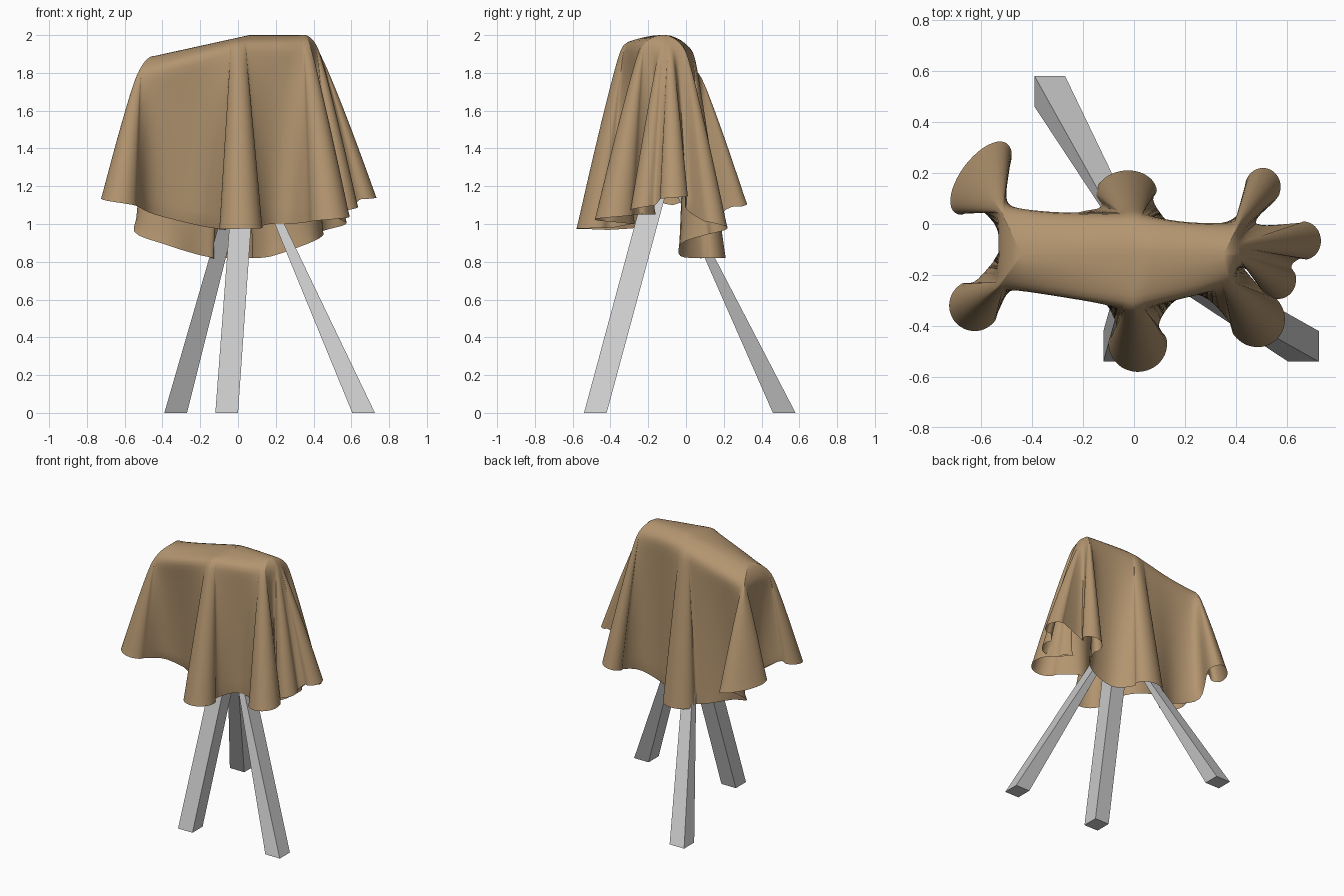
import bpy, bmesh, math
from mathutils import Vector

if "Cube" in bpy.data.objects:
    bpy.data.objects.remove(bpy.data.objects["Cube"])

# ---------- helpers ----------
def make_object(name, bm):
    bmesh.ops.recalc_face_normals(bm, faces=bm.faces)
    me = bpy.data.meshes.new(name)
    bm.to_mesh(me)
    bm.free()
    ob = bpy.data.objects.new(name, me)
    bpy.context.collection.objects.link(ob)
    return ob

def catmull(a, b, c, d, t):
    return 0.5 * (2*b + (c - a)*t + (2*a - 5*b + 4*c - d)*t*t + (3*b - a - 3*c + d)*t**3)

# ---------- tripod legs: tapered prisms with level feet ----------
def leg(name, foot, upper, top=1.36):
    bm = bmesh.new()
    rings = []
    for z in (0, top):
        x0, x1, y0, y1 = [f + (u - f)*z for f, u in zip(foot, upper)]
        rings.append([bm.verts.new((x, y, z)) for x, y in ((x0, y0), (x1, y0), (x1, y1), (x0, y1))])
    lo, hi = rings
    bm.faces.new(lo[::-1])
    bm.faces.new(hi)
    for i in range(4):
        j = (i + 1) % 4
        bm.faces.new((lo[i], lo[j], hi[j], hi[i]))
    make_object(name, bm)

# extents (x0, x1, y0, y1) at the floor and at one unit up
leg("front_leg", (-.12, 0, -.54, -.42), (-.045, .07, -.27, -.15))
leg("right_leg", (.605, .725, -.54, -.42), (.195, .245, -.27, -.15))
leg("back_leg", (-.39, -.27, .46, .58), (-.10, -.02, .02, .06))

# ---------- draped cloth ----------
# shoulder loop where the cloth turns from the top to the sides
SHOULDER = [Vector(p) for p in (
    (-.53, .07, 1.80), (-.535, -.25, 1.79), (-.25, -.30, 1.88), (0, -.335, 1.96),
    (.25, -.28, 1.95), (.38, -.23, 1.95), (.43, -.12, 1.92), (.41, 0, 1.92),
    (.2, .01, 1.94), (0, .04, 1.92), (-.3, .05, 1.84))]

def shoulder(s):
    n = len(SHOULDER)
    i = math.floor(s)
    return SHOULDER[i % n].lerp(SHOULDER[(i + 1) % n], s - i)

# hem as hanging folds: centre, outward angle, depth, half width, z start/end, shoulder place
def fold(cx, cy, angle, a, b, z0, z1, s, ds=.2, sweep=135):
    d = math.radians(angle)
    pts = []
    for k in range(9):
        f = k / 8
        t = math.radians(sweep*(2*f - 1))
        u, v = a*math.cos(t), b*math.sin(t)
        pts.append(Vector((cx + u*math.cos(d) - v*math.sin(d),
                           cy + u*math.sin(d) + v*math.cos(d),
                           z0 + (z1 - z0)*f, s + ds*(2*f - 1))))
    return pts

def valley(*p):
    return [Vector(p)]

hem = (fold(-.60, .18, 143, .08, .17, 1.08, 1.18, 0, .1, 145)
       + valley(-.51, -.07, 1.10, .5)
       + fold(-.625, -.32, 220, .10, .10, 1.16, 1.09, 1, .1)
       + valley(-.44, -.20, 1.05, 1.4) + valley(-.20, -.20, .99, 2.2)
       + fold(.015, -.47, 270, .11, .115, .97, .98, 3)
       + valley(.17, -.29, 1.0, 3.7) + valley(.27, -.28, 1.0, 4.2)
       + fold(.48, -.37, -50, .115, .11, 1.01, 1.05, 4.9, .2, 125)
       + valley(.42, -.16, 1.05, 5.45)
       + fold(.56, -.215, -70, .08, .075, 1.05, 1.10, 5.85, .12, 110)
       + fold(.665, -.065, 5, .068, .075, 1.13, 1.15, 6.3, .12, 110)
       + valley(.47, 0, 1.08, 6.6)
       + fold(.505, .145, 85, .075, .07, 1.02, .94, 7, .12)
       + valley(.38, -.02, .90, 7.5) + valley(.18, -.03, .83, 8.3)
       + fold(-.03, .12, 95, .09, .12, .82, .82, 9, .2, 120)
       + valley(-.22, .045, .84, 9.45)
       + valley(-.38, -.01, .89, 10.1) + valley(-.55, .06, .96, 10.65))

CAP, DROP, SUB = 8, 24, 4
columns = []
n = len(hem)
for i in range(n):
    quad = []
    for k in (-1, 0, 1, 2):                   # unwrap the shoulder place across the seam
        p = hem[(i + k) % n].copy()
        if i + k >= n:
            p.w += len(SHOULDER)
        elif i + k < 0:
            p.w -= len(SHOULDER)
        quad.append(p)
    for j in range(SUB):
        h = catmull(*quad, j / SUB)
        top = shoulder(h.w)
        rx = max(-.44, min(.35, top.x))       # nearest point on the top ridge
        ridge = Vector((rx, -.12, min(2.0, 1.89 + .22*(rx + .44))))
        col = []
        for r in range(CAP):
            v = r / CAP
            p = ridge.lerp(top, v)
            p.z = top.z + (ridge.z - top.z)*(1 - v**2.2)
            col.append(p)
        for r in range(DROP + 1):
            t = r / DROP
            e = t**.9
            col.append(Vector((top.x + (h.x - top.x)*e, top.y + (h.y - top.y)*e,
                               top.z + (h.z - top.z)*t)))
        columns.append(col)

bm = bmesh.new()
grid = [[bm.verts.new(p) for p in col] for col in columns]
for a, b in zip(grid, grid[1:] + grid[:1]):
    for r in range(len(a) - 1):
        bm.faces.new((a[r], a[r + 1], b[r + 1], b[r]))
# relax the shoulder creases, leaving the ridge and the hem in place
soft = [v for col in grid for v in col[3:-1]]
for _ in range(4):
    bmesh.ops.smooth_vert(bm, verts=soft, factor=.5, use_axis_x=True, use_axis_y=True, use_axis_z=True)
bmesh.ops.remove_doubles(bm, verts=bm.verts, dist=.0008)
cloth = make_object("draped_cloth", bm)

mat = bpy.data.materials.new("tan_cloth")
mat.diffuse_color = (.45, .30, .16, 1)
mat.use_nodes = True
mat.node_tree.nodes["Principled BSDF"].inputs["Base Color"].default_value = mat.diffuse_color
cloth.data.materials.append(mat)
bpy.context.view_layer.objects.active = cloth
cloth.select_set(True)
bpy.ops.object.shade_smooth_by_angle(angle=math.radians(50))
